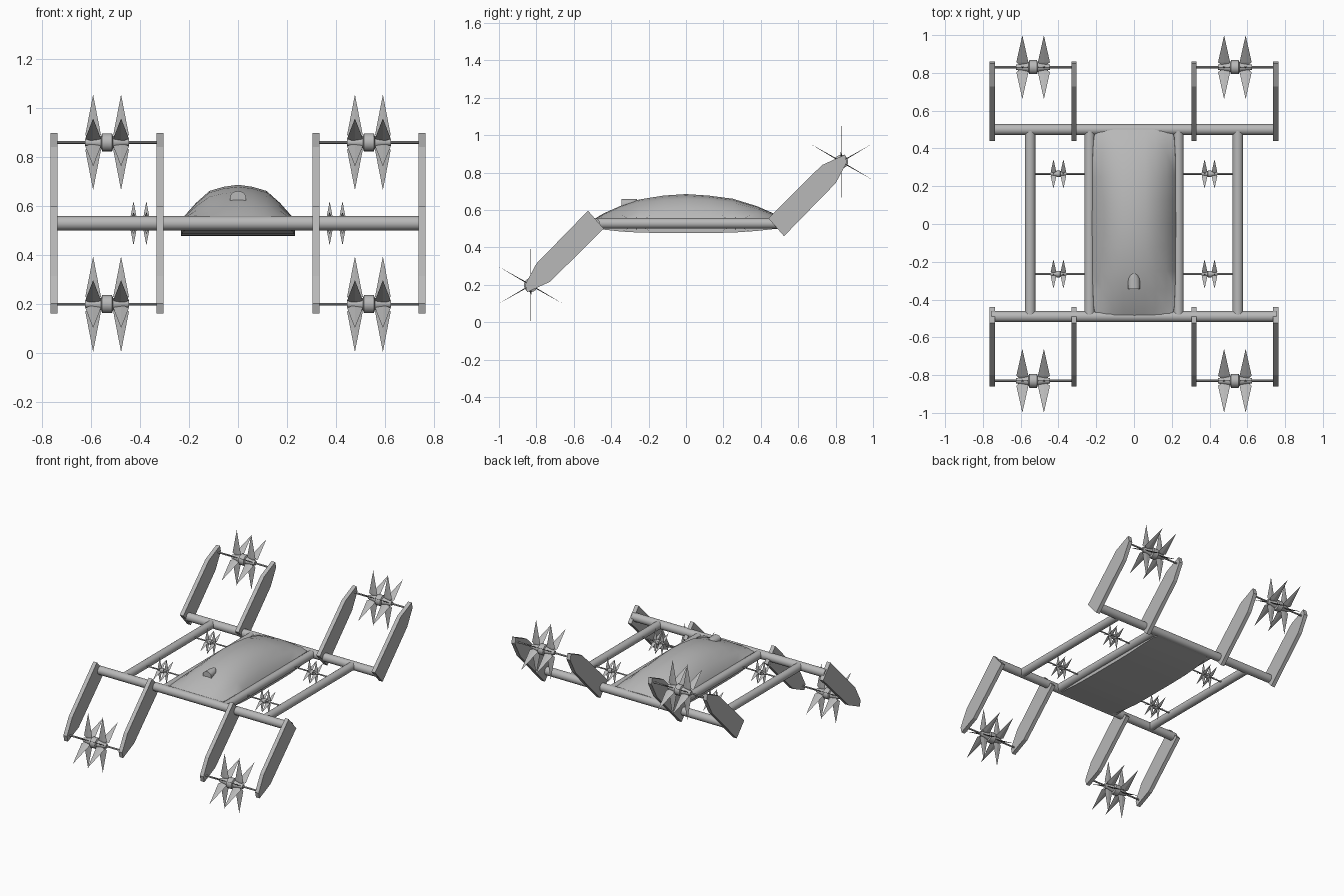
import bpy, bmesh, math
from mathutils import Vector, Matrix

if "Cube" in bpy.data.objects:
    bpy.data.objects.remove(bpy.data.objects["Cube"])

grey = bpy.data.materials.new("frame grey")
grey.diffuse_color = (0.48, 0.48, 0.48, 1)
grey.use_nodes = True
grey.node_tree.nodes["Principled BSDF"].inputs["Base Color"].default_value = grey.diffuse_color
ZC = 0.528  # height of the frame plane


def make(name, bm, smooth=None):
    bmesh.ops.recalc_face_normals(bm, faces=bm.faces[:])
    me = bpy.data.meshes.new(name)
    bm.to_mesh(me)
    bm.free()
    me.materials.append(grey)
    ob = bpy.data.objects.new(name, me)
    bpy.context.collection.objects.link(ob)
    if smooth:
        bpy.ops.object.select_all(action='DESELECT')
        ob.select_set(True)
        bpy.context.view_layer.objects.active = ob
        bpy.ops.object.shade_smooth_by_angle(angle=math.radians(smooth))
    return ob


def loft(bm, rings):
    """Skin closed rings of points and cap both ends."""
    vs = [[bm.verts.new(p) for p in r] for r in rings]
    n = len(vs[0])
    for a, b in zip(vs, vs[1:]):
        for i in range(n):
            bm.faces.new((a[i], a[(i + 1) % n], b[(i + 1) % n], b[i]))
    bm.faces.new(vs[0])
    bm.faces.new(vs[-1])


def lathe_x(bm, c, profile, n=16):
    """Turn (x, radius) pairs around an x axis through c."""
    loft(bm, [[c + Vector((x, r * math.cos(2 * math.pi * i / n), r * math.sin(2 * math.pi * i / n)))
               for i in range(n)] for x, r in profile])


def tube(name, a, b, r=0.028):
    bm = bmesh.new()
    a, b = Vector(a), Vector(b)
    rot = (b - a).to_track_quat('Z', 'Y').to_matrix().to_4x4()
    bmesh.ops.create_cone(bm, cap_ends=True, segments=24, radius1=r, radius2=r,
                          depth=(b - a).length, matrix=Matrix.Translation((a + b) / 2) @ rot)
    make(name, bm, 40)


def rotor(name, c, s, x0, x1):
    """Axle from x0 to x1, spindle hub and two stars of six flat spikes."""
    c = Vector(c)
    bm = bmesh.new()
    lathe_x(bm, c, [(x0 - c.x, 0.004 + 0.002 * s), (x1 - c.x, 0.004 + 0.002 * s)], 10)
    lathe_x(bm, c, [(x * s, r * s) for x, r in
                    ((-0.09, 0.014), (-0.024, 0.026), (-0.02, 0.037), (0.02, 0.037),
                     (0.024, 0.026), (0.09, 0.014))])
    make(name + "_hub", bm, 30)
    bm = bmesh.new()
    for off in (-0.057, 0.057):
        for k in range(6):
            rot = Matrix.Rotation(math.radians(60 * k), 3, 'X')
            pts = [(0.032, 0, 0.03), (0, 0.003, 0.03), (-0.032, 0, 0.03), (0, -0.003, 0.03),
                   (0, 0, 0.195), (0, 0, 0.005)]
            v = [bm.verts.new(c + s * (Vector((off, 0, 0)) + rot @ Vector(p))) for p in pts]
            for i in range(4):
                j = (i + 1) % 4
                bm.faces.new((v[i], v[j], v[4]))
                bm.faces.new((v[j], v[i], v[5]))
    make(name + "_spikes", bm)


# frame tubes
for end, y in (("front", -0.49), ("rear", 0.5)):
    tube(end + "_cross_tube", (-0.755, y, ZC), (0.755, y, ZC), 0.029)
for x in (-0.55, -0.235, 0.235, 0.55):
    tube("side_tube", (x, -0.49, ZC), (x, 0.5, ZC))

# slanted arm plates: rear pair goes up, front pair goes down
arm = [(0.44, 0.028), (0.524, -0.068), (0.80, 0.215), (0.86, 0.327), (0.85, 0.368), (0.727, 0.312)]
for end, s in (("rear", 1), ("front", -1)):
    for x in (-0.75, -0.318, 0.318, 0.75):
        bm = bmesh.new()
        loft(bm, [[(x + d, s * y, ZC + s * z) for y, z in arm] for d in (-0.014, 0.014)])
        make(end + "_arm", bm)
    for x, side in ((-0.534, "left"), (0.534, "right")):
        rotor(f"{end}_{side}_wheel", (x, s * 0.83, ZC + s * 0.33), 1, x - 0.216, x + 0.216)

# small rotors between the side tubes
for y in (-0.265, 0.265):
    for x in (-0.4, 0.4):
        m = math.copysign(0.3925, x)
        rotor("small_rotor", (x, y, ZC), 0.46, m - 0.16, m + 0.16)

# domed body: sections of (y, half width, top height, bottom height)
sections = [(-0.49, 0.2, 0.552, 0.50), (-0.44, 0.213, 0.582, 0.495), (-0.35, 0.217, 0.622, 0.485),
            (-0.25, 0.22, 0.656, 0.479), (-0.12, 0.22, 0.677, 0.477), (0, 0.22, 0.685, 0.477),
            (0.12, 0.22, 0.677, 0.477), (0.25, 0.22, 0.66, 0.479), (0.38, 0.218, 0.62, 0.488),
            (0.46, 0.212, 0.585, 0.497), (0.5, 0.195, 0.56, 0.50)]
rings = []
for y, w, t, b in sections:
    h = t - 0.545
    half = [(w * 1.06, b), (w * 1.06, 0.51), (w, 0.545 + h * 0.08), (w * 0.78, 0.545 + h * 0.47),
            (w * 0.53, 0.545 + h * 0.82), (w * 0.27, 0.545 + h * 0.94)]
    rings.append([(x, y, z) for x, z in half] + [(0, y, t)] + [(-x, y, z) for x, z in reversed(half)])
bm = bmesh.new()
loft(bm, rings)
make("body_shell", bm, 35)

# camera bump on the nose: arched front, rounded at the back
arch = [(0.033 * math.cos(math.pi * i / 10), 0.625 + 0.034 * math.sin(math.pi * i / 10) ** 0.7)
        for i in range(11)]
bm = bmesh.new()
loft(bm, [[(x * k, y, 0.61)] + [(x * k, y, z) for x, z in arch] + [(-x * k, y, 0.61)]
          for y, k in ((-0.345, 1), (-0.29, 0.95), (-0.272, 0.7), (-0.262, 0.3)) for x in (0.033,)])
make("camera_bump", bm, 35)
